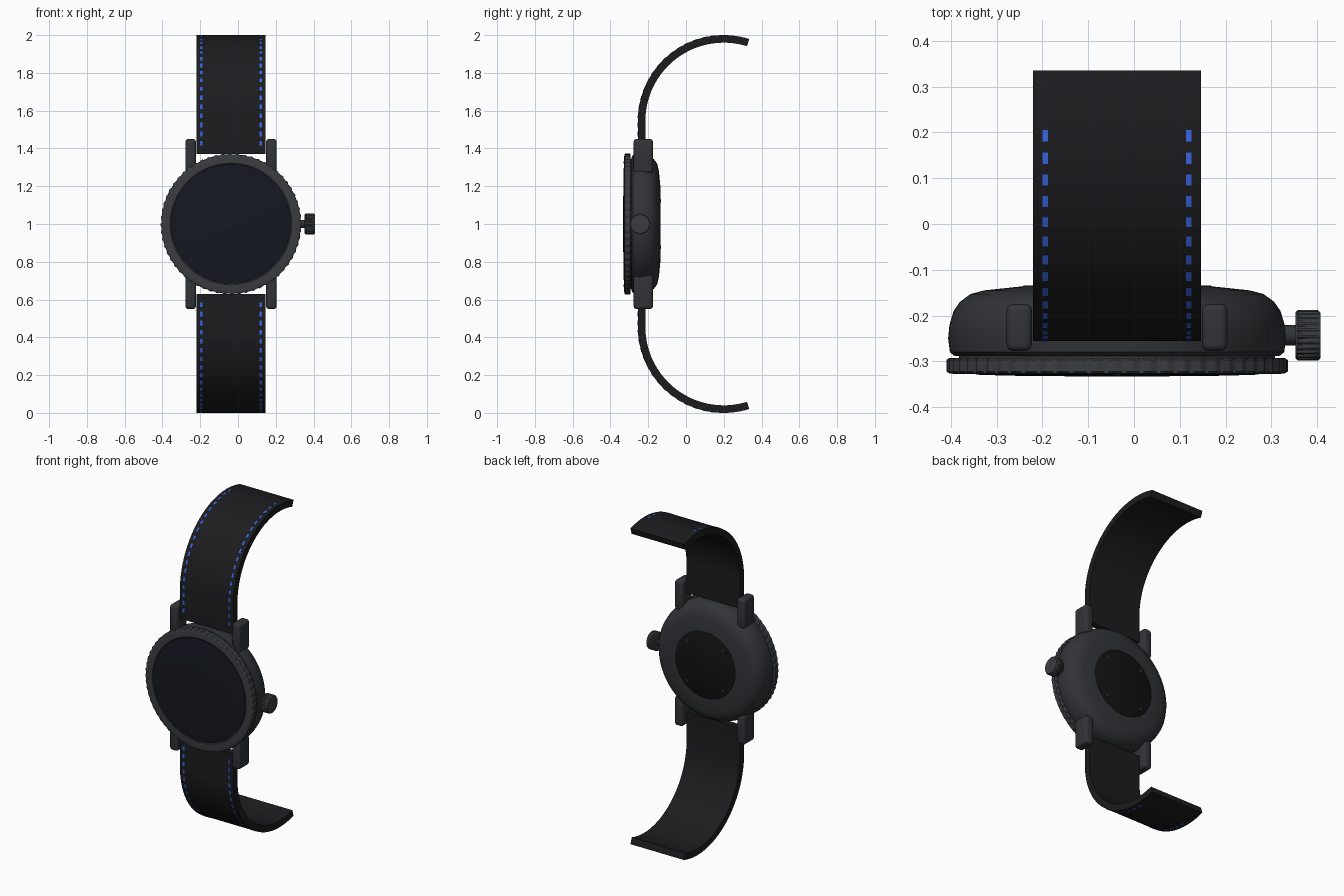
import bpy, bmesh, math
from mathutils import Vector

if "Cube" in bpy.data.objects:
    bpy.data.objects.remove(bpy.data.objects["Cube"])

CX, CZ = -0.037, 1.0          # watch axis


def mat(name, c):
    m = bpy.data.materials.new(name)
    m.diffuse_color = (*c, 1)
    m.use_nodes = True
    m.node_tree.nodes["Principled BSDF"].inputs["Base Color"].default_value = m.diffuse_color
    return m


METAL = mat("dark_metal", (0.032, 0.034, 0.039))
BEZEL = mat("bezel_metal", (0.042, 0.046, 0.052))
LEATHER = mat("black_leather", (0.012, 0.012, 0.014))
GLASS = mat("dark_glass", (0.007, 0.009, 0.015))
BLACK = mat("black_back", (0.006, 0.006, 0.007))
THREAD = mat("blue_thread", (0.04, 0.14, 0.8))


def finish(name, bm, m, angle=35):
    bmesh.ops.remove_doubles(bm, verts=bm.verts, dist=1e-6)
    bmesh.ops.recalc_face_normals(bm, faces=bm.faces)
    me = bpy.data.meshes.new(name)
    bm.to_mesh(me)
    bm.free()
    ob = bpy.data.objects.new(name, me)
    bpy.context.collection.objects.link(ob)
    me.materials.append(m)
    bpy.ops.object.select_all(action='DESELECT')
    ob.select_set(True)
    bpy.context.view_layer.objects.active = ob
    bpy.ops.object.shade_smooth_by_angle(angle=math.radians(angle))
    return ob


def lathe(name, profile, m, segs=96, centre=(CX, 0, CZ), axis='y', depth=0, grooved=()):
    """Revolve (radius, height) points; grooved rows get a knurl of the given depth."""
    bm = bmesh.new()
    rings = []
    for k, (r, h) in enumerate(profile):
        ring = []
        for i in range(segs):
            a = 2 * math.pi * i / segs
            q = r - (depth if k in grooved and i % 4 > 1 else 0)
            u, w = q * math.cos(a), q * math.sin(a)
            p = (u, h, w) if axis == 'y' else (h, u, w)
            ring.append(bm.verts.new(Vector(centre) + Vector(p)))
        rings.append(ring)
    for a, b in zip(rings, rings[1:]):
        for i in range(segs):
            j = (i + 1) % segs
            bm.faces.new((a[i], a[j], b[j], b[i]))
    return finish(name, bm, m)


# case, with rounded back shoulder
lathe("case", [(0, -0.288), (0.355, -0.288), (0.365, -0.280), (0.369, -0.25), (0.366, -0.22),
               (0.357, -0.19), (0.343, -0.17), (0.320, -0.153), (0.290, -0.145),
               (0.215, -0.137), (0.205, -0.137), (0, -0.137)], METAL)
lathe("bezel_neck", [(0, -0.295), (0.345, -0.295), (0.345, -0.285), (0, -0.285)], METAL)

# bezel with knurled rim
lathe("bezel", [(0.30, -0.293), (0.367, -0.293), (0.373, -0.297), (0.373, -0.322),
                (0.367, -0.326), (0.352, -0.328), (0.322, -0.328), (0.316, -0.322), (0.30, -0.318)],
      BEZEL, segs=240, depth=0.006, grooved=(2, 3))

# slightly domed glass
lathe("glass", [(0, -0.31), (0.316, -0.31), (0.316, -0.327), (0.30, -0.3295), (0.22, -0.3315),
                (0.12, -0.3325), (0, -0.333)], GLASS)

# small markers at the top and bottom of the bezel
for n, s in (("top", 1), ("bottom", -1)):
    lathe(n + "_marker", [(0, -0.327), (0.007, -0.327), (0.007, -0.330), (0, -0.330)],
          METAL, segs=3, centre=(CX, 0, CZ + s * 0.327))

# back plate and its four screws
lathe("back_plate", [(0, -0.142), (0.207, -0.142), (0.207, -0.136), (0.203, -0.134), (0, -0.134)], BLACK)
for i in range(4):
    a = math.pi / 4 + i * math.pi / 2
    lathe("back_screw", [(0, -0.138), (0.009, -0.138), (0.009, -0.132), (0, -0.132)], METAL, segs=12,
          centre=(CX + 0.175 * math.cos(a), 0, CZ + 0.175 * math.sin(a)))

# crown and stem
C = (0, -0.243, CZ)
lathe("crown_stem", [(0, 0.30), (0.022, 0.30), (0.022, 0.36), (0, 0.36)], METAL, segs=24, centre=C, axis='x')
lathe("crown", [(0, 0.353), (0.050, 0.353), (0.055, 0.357), (0.055, 0.402), (0.050, 0.407), (0, 0.407)],
      BEZEL, segs=96, centre=C, axis='x', depth=0.004, grooved=(2, 3))

# lugs
for sx in (-1, 1):
    for sz in (-1, 1):
        bm = bmesh.new()
        bmesh.ops.create_cube(bm, size=1)
        for v in bm.verts:
            v.co = Vector((CX + sx * 0.2135 + v.co.x * 0.055, -0.226 + v.co.y * 0.102,
                           CZ + sz * 0.36 + v.co.z * 0.18))
        bmesh.ops.bevel(bm, geom=bm.edges[:], offset=0.014, segments=3, profile=0.5, affect='EDGES')
        finish("lug", bm, METAL)

# strap path: straight run, then an arc
RUN, RAD = 0.175, 0.455
LENGTH = RUN + RAD * (math.pi / 2 + 0.301)


def path(s, d, sign):
    if s <= RUN:
        return -0.255 + d, CZ + sign * (0.37 + s)
    a = (s - RUN) / RAD
    return 0.2 - (RAD - d) * math.cos(a), CZ + sign * (0.545 + (RAD - d) * math.sin(a))


def strip(bm, stations, x0, x1, d0, d1, sign):
    """Rectangular bar following the strap path."""
    prev = None
    for k, s in enumerate(stations):
        ring = []
        for x, d in ((x0, d0), (x1, d0), (x1, d1), (x0, d1)):
            y, z = path(s, d, sign)
            ring.append(bm.verts.new((x, y, z)))
        if prev:
            for i in range(4):
                j = (i + 1) % 4
                bm.faces.new((prev[i], prev[j], ring[j], ring[i]))
        if k in (0, len(stations) - 1):
            bm.faces.new(ring)
        prev = ring


for n, sign in (("upper", 1), ("lower", -1)):
    bm = bmesh.new()
    arc = [RUN + (LENGTH - RUN) * i / 36 for i in range(37)]
    strip(bm, [0] + arc, CX - 0.1835, CX + 0.1835, 0, 0.04, sign)
    finish(n + "_strap", bm, LEATHER)
    # dashed stitching along both edges
    bm = bmesh.new()
    for side in (-1, 1):
        x = CX + side * 0.157
        for i in range(18):
            s = 0.045 + i * 0.0485
            strip(bm, [s, s + 0.0125, s + 0.025], x - 0.006, x + 0.006, -0.0015, 0.003, sign)
    finish(n + "_stitching", bm, THREAD)
